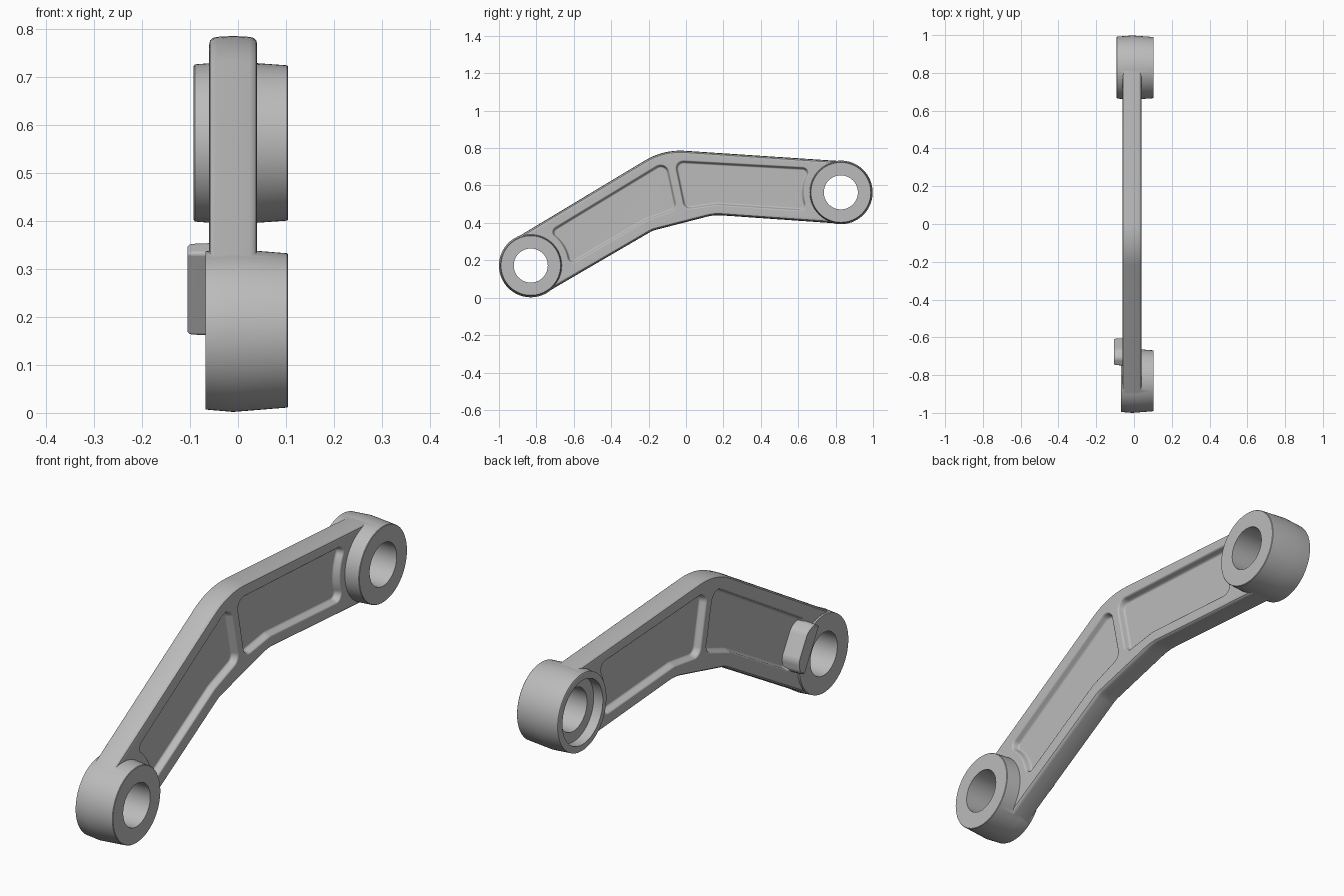
import bpy, bmesh, math
from mathutils import Vector

cube = bpy.data.objects.get("Cube")
if cube:
    bpy.data.objects.remove(cube)

steel = bpy.data.materials.new("plain_grey_metal")
steel.use_nodes = True
GREY = (0.5, 0.5, 0.5, 1)
steel.diffuse_color = GREY
steel.node_tree.nodes["Principled BSDF"].inputs["Base Color"].default_value = GREY

MID = -0.01                       # parting plane of the forging
LOW, HIGH = Vector((-0.83, 0.172)), Vector((0.828, 0.563))


def polar(c, r, deg):
    a = math.radians(deg)
    return c + Vector((math.cos(a), math.sin(a))) * r


def circle(c, r, n=72):
    return [polar(c, r, 360 * i / n) for i in range(n)]


def rounded(corners, steps=8):
    """Outline in y, z from (point, corner radius) pairs."""
    out, n = [], len(corners)
    for i, (p, r) in enumerate(corners):
        p = Vector(p)
        a, b = Vector(corners[i - 1][0]) - p, Vector(corners[(i + 1) % n][0]) - p
        if r == 0:
            out.append(p)
            continue
        half = a.angle(b) / 2
        t = min(r / math.tan(half), 0.45 * a.length, 0.45 * b.length)
        r = t * math.tan(half)
        start, end = p + a.normalized() * t, p + b.normalized() * t
        mid = p + (a.normalized() + b.normalized()).normalized() * (r / math.sin(half))
        u, v = start - mid, end - mid
        w = u.angle(v)
        for k in range(steps + 1):
            f = k / steps
            out.append(mid + (u * math.sin((1 - f) * w) + v * math.sin(f * w)) / math.sin(w))
    return out


def offset(loop, d):
    """Grow a counter-clockwise outline by d."""
    res, n = [], len(loop)
    for i, p in enumerate(loop):
        e1, e2 = (p - loop[i - 1]).normalized(), (loop[(i + 1) % n] - p).normalized()
        n1, n2 = Vector((e1.y, -e1.x)), Vector((e2.y, -e2.x))
        res.append(p + (n1 + n2) * (d / (1 + n1.dot(n2))))
    return res


def loft(name, loop, levels):
    """Solid made by stacking the outline along x at (x, growth) levels."""
    area = sum(loop[i - 1].cross(p) for i, p in enumerate(loop))
    if area < 0:
        loop = loop[::-1]
    bm = bmesh.new()
    rings = [[bm.verts.new((x, p.x, p.y)) for p in offset(loop, d)] for x, d in levels]
    n = len(loop)
    for r1, r2 in zip(rings, rings[1:]):
        for i in range(n):
            bm.faces.new((r1[i - 1], r1[i], r2[i], r2[i - 1]))
    bm.faces.new(rings[0])
    bm.faces.new(rings[-1])
    bmesh.ops.recalc_face_normals(bm, faces=bm.faces)
    mesh = bpy.data.meshes.new(name)
    bm.to_mesh(mesh)
    bm.free()
    mesh.materials.append(steel)
    ob = bpy.data.objects.new(name, mesh)
    bpy.context.collection.objects.link(ob)
    return ob


def combine(body, tool, operation):
    tool.hide_render = True
    bpy.context.view_layer.objects.active = body
    mod = body.modifiers.new(tool.name, "BOOLEAN")
    mod.operation, mod.solver, mod.object = operation, "EXACT", tool
    bpy.ops.object.modifier_apply(modifier=mod.name)
    bpy.data.objects.remove(tool)


# Cranked arm with rounded edges
arm_outline = rounded([
    (polar(LOW, 0.165, 121), 0), (polar(LOW, 0.165, 300), 0),
    ((-0.18, 0.36), 0.12), ((0.15, 0.445), 0.25),
    (polar(HIGH, 0.165, 266), 0), (polar(HIGH, 0.165, 86), 0), ((-0.12, 0.791), 0.36)])
edge = [(0.05, -0.016), (0.048, -0.007), (0.042, -0.002), (0.034, 0), (0, 0.002)]
body = loft("suspension_arm", arm_outline,
            [(MID - x, d) for x, d in edge] + [(MID + x, d) for x, d in edge[-2::-1]])

# Recessed panels on both sides, split by a rib
lower_panel = rounded(
    [(polar(LOW, 0.217, a), 0.03 if a in (6, 56) else 0.2) for a in (56, 44, 31, 18, 6)]
    + [((-0.22, 0.425), 0.06), ((-0.065, 0.482), 0.025), ((-0.115, 0.712), 0.03)])
upper_panel = rounded(
    [(polar(HIGH, 0.215, a), 0.03 if a in (147, 203) else 0.2) for a in (203, 189, 175, 161, 147)]
    + [((-0.045, 0.718), 0.025), ((0.003, 0.487), 0.025), ((0.16, 0.51), 0.1)])
wall = [(0.02, 0), (0.022, 0.005), (0.028, 0.009), (0.042, 0.012),
        (0.047, 0.015), (0.051, 0.021), (0.07, 0.021)]
for outline in (lower_panel, upper_panel):
    for side in (-1, 1):
        combine(body, loft("panel_cutter", outline, [(MID + side * x, d) for x, d in wall]),
                "DIFFERENCE")

# Drafted end bosses
combine(body, loft("lower_boss", circle(LOW, 0.17),
                   [(-0.068, -0.005), (MID, 0), (0.102, -0.009), (0.104, -0.011)]), "UNION")
combine(body, loft("upper_boss", circle(HIGH, 0.17),
                   [(-0.093, -0.011), (-0.09, -0.006), (MID, 0), (0.102, -0.008), (0.104, -0.01)]),
        "UNION")

# Stop block beside the lower boss
along, across = Vector((0.866, 0.5)), Vector((-0.5, 0.866))
stop = rounded([(LOW + along * a + across * b, r) for a, b, r in (
    (0.15, -0.1, 0.008), (0.195, -0.1, 0.03), (0.225, -0.06, 0.05),
    (0.225, 0.06, 0.05), (0.195, 0.1, 0.03), (0.15, 0.1, 0.008))])
combine(body, loft("stop_block", stop,
                   [(-0.105, -0.006), (-0.102, -0.002), (-0.096, 0), (-0.02, 0.003)]), "UNION")

# Through holes and the bearing seat
for centre in (LOW, HIGH):
    combine(body, loft("hole_cutter", circle(centre, 0.091), [(-0.2, 0), (0.2, 0)]), "DIFFERENCE")
combine(body, loft("seat_cutter", circle(HIGH, 0.136), [(-0.2, 0), (-0.05, 0)]), "DIFFERENCE")

# Smooth shading with crisp machined edges
bpy.ops.object.select_all(action="DESELECT")
body.select_set(True)
bpy.context.view_layer.objects.active = body
bpy.ops.object.shade_smooth_by_angle(angle=math.radians(35))
body.modifiers.new("even_shading", "WEIGHTED_NORMAL").keep_sharp = True
